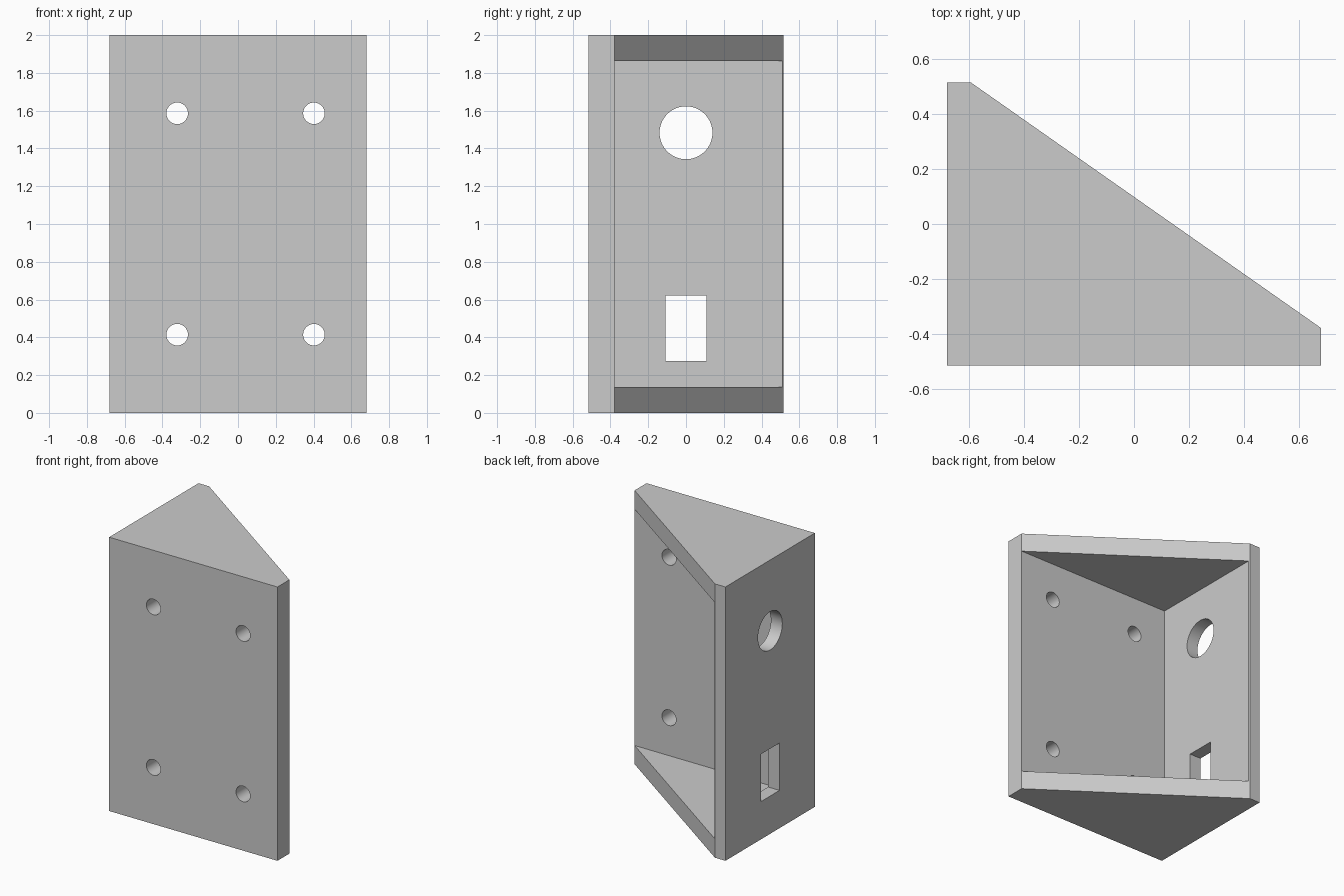
import bpy
import bmesh
from math import pi, radians
from mathutils import Matrix, Vector

cube = bpy.data.objects.get("Cube")
if cube:
    bpy.data.objects.remove(cube, do_unlink=True)

W, D, H = 0.68, 0.516, 2.0          # half width, half depth, height
FRONT_IN, SIDE_IN, SHELF = -0.378, -0.588, 0.137

grey = bpy.data.materials.new("light grey")
grey.use_nodes = True
colour = (0.6, 0.6, 0.6, 1)
grey.diffuse_color = colour
grey.node_tree.nodes["Principled BSDF"].inputs["Base Color"].default_value = colour


def make_object(name, bm):
    bmesh.ops.recalc_face_normals(bm, faces=bm.faces)
    mesh = bpy.data.meshes.new(name)
    bm.to_mesh(mesh)
    bm.free()
    mesh.materials.append(grey)
    obj = bpy.data.objects.new(name, mesh)
    bpy.context.collection.objects.link(obj)
    return obj


def box(name, low, high):
    low, high = Vector(low), Vector(high)
    bm = bmesh.new()
    bmesh.ops.create_cube(bm, size=1, matrix=Matrix.Translation((low + high) / 2)
                          @ Matrix.Diagonal((*(high - low), 1)))
    return make_object(name, bm)


def cylinder(name, centre, radius, depth, axis):
    bm = bmesh.new()
    bmesh.ops.create_cone(bm, cap_ends=True, segments=64, radius1=radius, radius2=radius,
                          depth=depth,
                          matrix=Matrix.Translation(centre) @ Matrix.Rotation(pi / 2, 4, axis))
    return make_object(name, bm)


# Solid wedge that becomes the bracket
bm = bmesh.new()
outline = [(-W, -D), (W, -D), (W, FRONT_IN), (-0.595, D), (-W, D)]
base = bm.faces.new([bm.verts.new((x, y, 0)) for x, y in outline])
top = bmesh.ops.extrude_face_region(bm, geom=[base])["geom"]
bmesh.ops.translate(bm, vec=(0, 0, H),
                    verts=[v for v in top if isinstance(v, bmesh.types.BMVert)])
bracket = make_object("angled_bracket", bm)

# Hollow between the two triangular shelves, open along the slope
cutters = [box("cavity_cutter", (SIDE_IN, FRONT_IN, SHELF), (1, 1, H - SHELF))]

# Four screw holes through the front plate
for x in (-0.322, 0.402):
    for z in (0.414, 1.586):
        cutters.append(cylinder("screw_hole_cutter", (x, -0.45, z), 0.057, 0.3, 'X'))

# Round and rectangular openings through the side wall
cutters.append(cylinder("round_opening_cutter", (-0.64, 0, 1.483), 0.14, 0.3, 'Y'))
cutters.append(box("slot_cutter", (-0.8, -0.108, 0.276), (-0.5, 0.108, 0.622)))

bpy.context.view_layer.objects.active = bracket
for cutter in cutters:
    mod = bracket.modifiers.new("cut", 'BOOLEAN')
    mod.operation = 'DIFFERENCE'
    mod.solver = 'EXACT'
    mod.object = cutter
    cutter.hide_render = True
    bpy.ops.object.modifier_apply(modifier=mod.name)
for cutter in cutters:
    bpy.data.objects.remove(cutter, do_unlink=True)

# Smooth hole walls, crisp edges
bpy.ops.object.select_all(action='DESELECT')
bracket.select_set(True)
bpy.ops.object.shade_smooth_by_angle(angle=radians(30))
